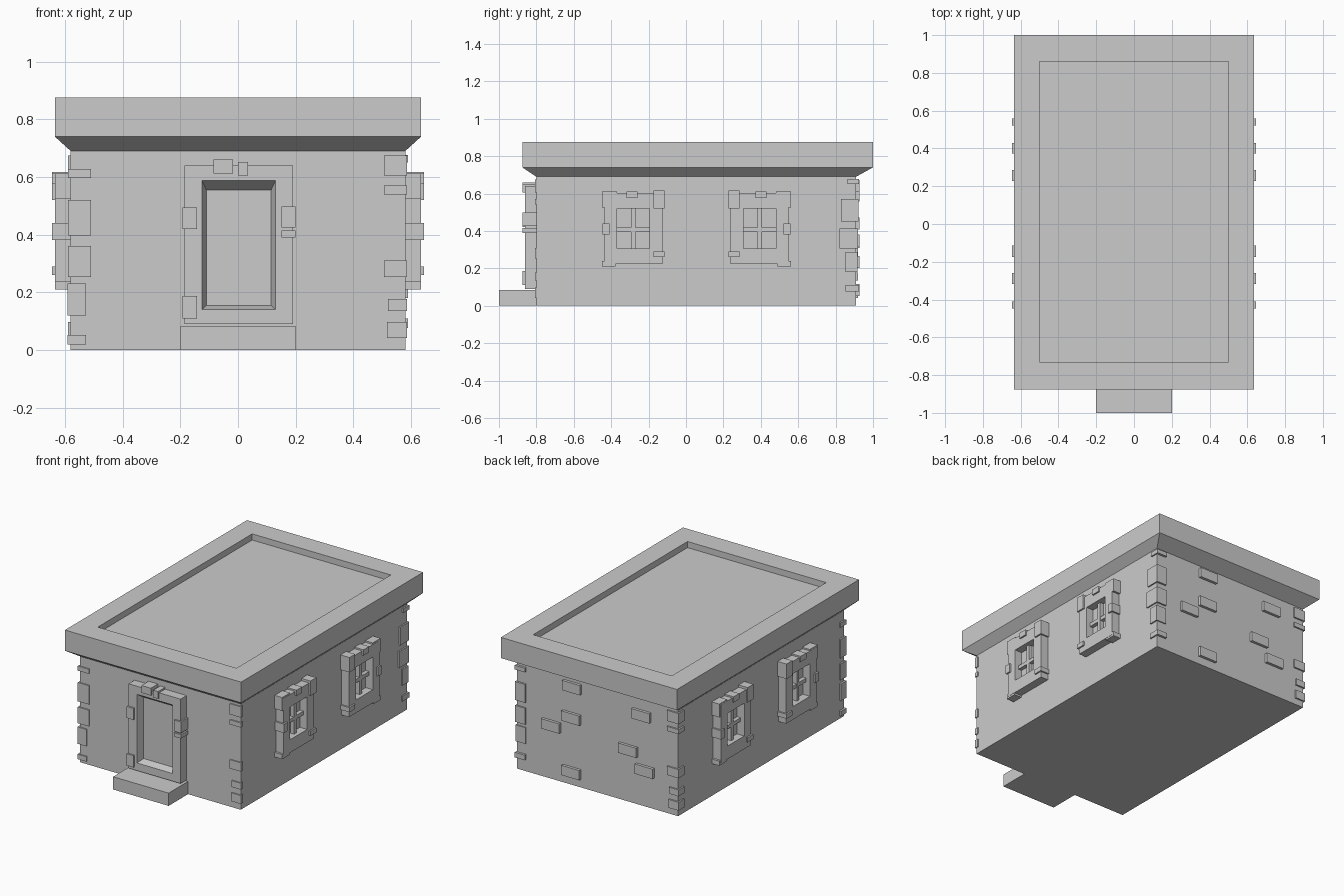
import bpy, bmesh


def loft(name, rings, place):
    """Rectangular rings (a0, a1, b0, b1, depth) skinned in order and capped."""
    bm = bmesh.new()
    loops = []
    for a0, a1, b0, b1, d in rings:
        loops.append([bm.verts.new(place(a, b, d)) for a, b in
                      ((a0, b0), (a1, b0), (a1, b1), (a0, b1))])
    for low, high in zip(loops, loops[1:]):
        for i in range(4):
            j = (i + 1) % 4
            bm.faces.new((low[i], low[j], high[j], high[i]))
    bm.faces.new(loops[0][::-1])
    bm.faces.new(loops[-1])
    bmesh.ops.recalc_face_normals(bm, faces=bm.faces)
    mesh = bpy.data.meshes.new(name)
    bm.to_mesh(mesh)
    bm.free()
    obj = bpy.data.objects.new(name, mesh)
    bpy.context.collection.objects.link(obj)
    return obj


def upright(a, b, d):
    return (a, b, d)


def facing_front(a, b, d):
    return (a, d, b)


def box(name, x0, x1, y0, y1, z0, z1):
    return loft(name, [(x0, x1, y0, y1, z0), (x0, x1, y0, y1, z1)], upright)


MID = 0.056  # y centre of the walls

# Walls and doorstep
box("walls", -0.58, 0.58, -0.80, 0.91, 0, 0.69)
box("doorstep", -0.2, 0.2, -1.0, -0.79, 0, 0.083)

# Flared roof slab with a sunken top
loft("roof", [(-0.58, 0.58, -0.80, 0.91, 0.69),
              (-0.635, 0.635, -0.875, 1.0, 0.74),
              (-0.635, 0.635, -0.875, 1.0, 0.875),
              (-0.5, 0.5, -0.73, 0.86, 0.875),
              (-0.5, 0.5, -0.73, 0.86, 0.835)], upright)

# Door frame with recessed door panel
loft("door_frame", [(-0.185, 0.19, 0.09, 0.64, -0.79),
                    (-0.185, 0.19, 0.09, 0.64, -0.862),
                    (-0.125, 0.13, 0.14, 0.587, -0.862),
                    (-0.11, 0.115, 0.155, 0.555, -0.815)], facing_front)

# Stones around the door
for x0, x1, z0, z1 in ((-0.085, -0.017, 0.612, 0.66), (0.0, 0.035, 0.605, 0.652),
                       (-0.192, -0.142, 0.42, 0.495), (0.15, 0.2, 0.425, 0.498),
                       (0.15, 0.2, 0.39, 0.415), (-0.192, -0.142, 0.11, 0.187)):
    box("door_stone", x0, x1, -0.873, -0.79, z0, z1)

# Windows: two per side, mirrored both ways; s = side, m = front/back
# Stones are (y0, y1, z0, z1, outer x)
STONES = ((-0.45, -0.37, 0.525, 0.612, 0.634), (-0.318, -0.26, 0.575, 0.612, 0.645),
          (-0.174, -0.115, 0.52, 0.617, 0.645), (-0.447, -0.41, 0.382, 0.44, 0.645),
          (-0.174, -0.115, 0.26, 0.29, 0.645), (-0.45, -0.377, 0.21, 0.24, 0.634))
for s in (1, -1):
    for m in (1, -1):
        def on_side(a, b, d):
            return (s * d, MID + m * (a - MID), b)

        def side_block(name, y0, y1, z0, z1, x0, x1):
            loft(name, [(y0, y1, z0, z1, x0), (y0, y1, z0, z1, x1)], on_side)

        loft("window_frame", [(-0.436, -0.125, 0.222, 0.602, 0.57),
                              (-0.436, -0.125, 0.222, 0.602, 0.635),
                              (-0.37, -0.195, 0.307, 0.52, 0.635),
                              (-0.37, -0.195, 0.307, 0.52, 0.583)], on_side)
        side_block("window_upright_bar", -0.294, -0.27, 0.307, 0.52, 0.58, 0.61)
        side_block("window_cross_bar", -0.37, -0.195, 0.395, 0.419, 0.58, 0.608)
        for y0, y1, z0, z1, x1 in STONES:
            side_block("window_stone", y0, y1, z0, z1, 0.57, x1)

# Corner stones: front right, repeated half a turn round at back left
for x0, z0, z1 in ((0.506, 0.605, 0.675), (0.506, 0.54, 0.57), (0.506, 0.253, 0.31),
                   (0.52, 0.135, 0.177), (0.517, 0.042, 0.097)):
    box("front_right_corner_stone", x0, 0.586, -0.808, -0.785, z0, z1)
    box("back_left_corner_stone", -0.59, -x0, 0.86, 0.92, z0, z1)

# Corner stones: front left
for x0, x1, z0, z1 in ((-0.59, -0.51, 0.597, 0.627), (-0.59, -0.51, 0.397, 0.52),
                       (-0.59, -0.51, 0.254, 0.36), (-0.592, -0.527, 0.12, 0.23),
                       (-0.592, -0.527, 0.02, 0.052)):
    box("front_left_corner_stone", x0, x1, -0.808, -0.75, z0, z1)

# Corner stones: back right
for y0, y1, z0, z1 in ((0.863, 0.925, 0.65, 0.677), (0.83, 0.922, 0.45, 0.57),
                       (0.82, 0.92, 0.307, 0.414), (0.853, 0.917, 0.18, 0.286),
                       (0.853, 0.925, 0.077, 0.11)):
    box("back_right_corner_stone", 0.515, 0.589, y0, y1, z0, z1)

# Loose bricks standing proud of the back wall
for x, z in ((0.18, 0.64), (0.33, 0.35), (0.185, 0.44), (-0.32, 0.59),
             (-0.225, 0.34), (0.185, 0.085), (-0.345, 0.235)):
    box("back_brick", x - 0.065, x + 0.065, 0.90, 0.928, z - 0.032, z + 0.032)
